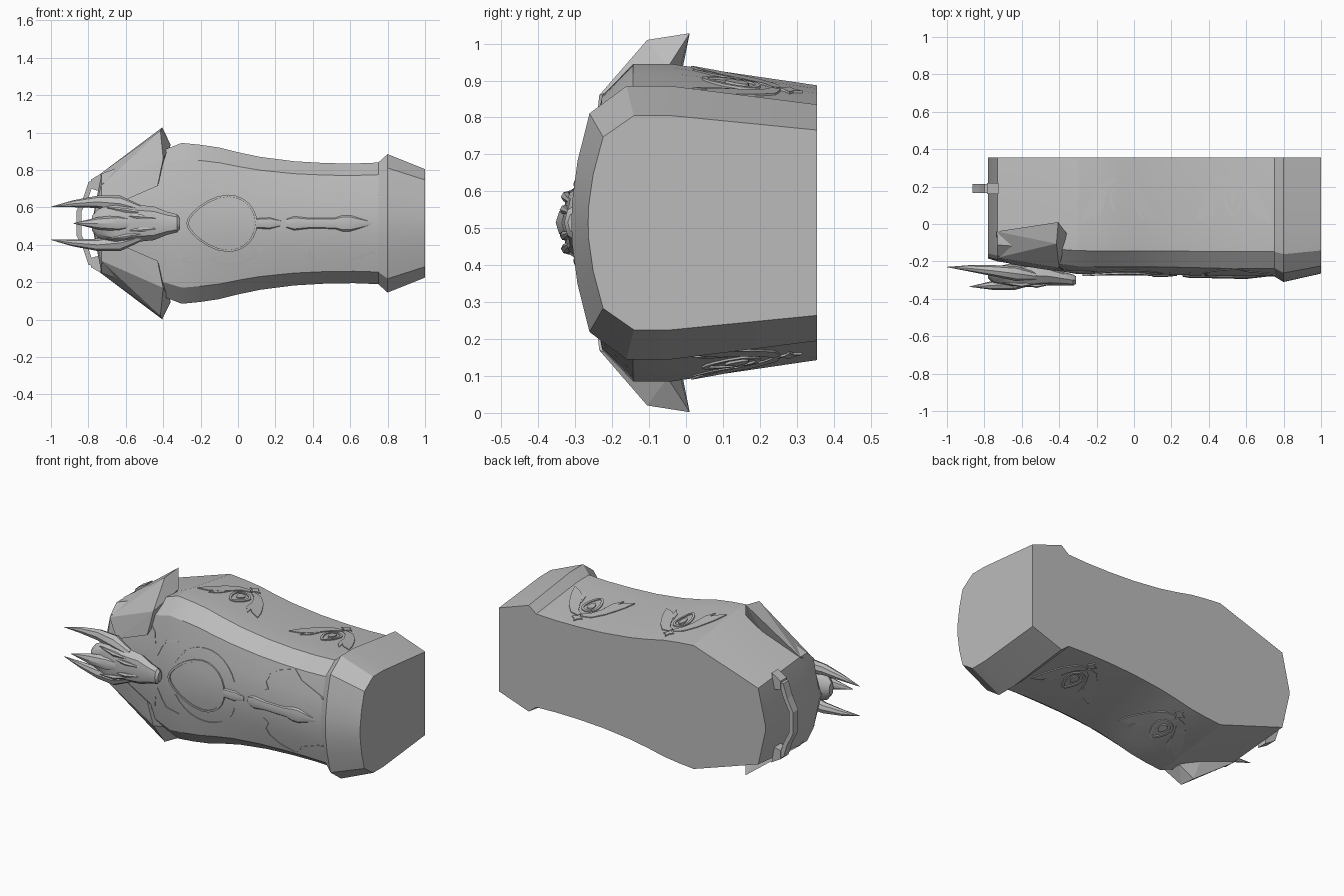
import bpy, bmesh, math
from mathutils import Vector

if "Cube" in bpy.data.objects:
    bpy.data.objects.remove(bpy.data.objects["Cube"], do_unlink=True)

C = 0.515          # height of the mirror plane
grey = bpy.data.materials.new("stone grey")
grey.use_nodes = True
grey.diffuse_color = (0.5, 0.5, 0.5, 1)
grey.node_tree.nodes["Principled BSDF"].inputs["Base Color"].default_value = (0.5, 0.5, 0.5, 1)


def finish(name, bm, smooth=None):
    """Turn a bmesh centred on z = 0 into a finished object."""
    bmesh.ops.recalc_face_normals(bm, faces=bm.faces)
    bmesh.ops.translate(bm, verts=bm.verts, vec=(0, 0, C))
    me = bpy.data.meshes.new(name)
    bm.to_mesh(me)
    bm.free()
    ob = bpy.data.objects.new(name, me)
    bpy.context.collection.objects.link(ob)
    me.materials.append(grey)
    if smooth:
        bpy.ops.object.select_all(action='DESELECT')
        ob.select_set(True)
        bpy.context.view_layer.objects.active = ob
        bpy.ops.object.shade_smooth_by_angle(angle=math.radians(smooth))
    return ob


def mirror_z(bm):
    geom = bm.verts[:] + bm.edges[:] + bm.faces[:]
    dup = bmesh.ops.duplicate(bm, geom=geom)["geom"]
    for v in dup:
        if isinstance(v, bmesh.types.BMVert):
            v.co.z *= -1


def loft(bm, rings):
    rows = [[bm.verts.new(p) for p in r] for r in rings]
    for a, b in zip(rows, rows[1:]):
        for i in range(len(a)):
            j = (i + 1) % len(a)
            bm.faces.new((a[i], a[j], b[j], b[i]))
    bm.faces.new(rows[0])
    bm.faces.new(rows[-1])


def oval(x, y, z, ry, rz, n=8):
    return [(x, y + ry * math.cos(2 * math.pi * i / n),
             z + rz * math.sin(2 * math.pi * i / n)) for i in range(n)]


# Casket: x station, half height, front depth
STATIONS = [(-0.78, 0.012, 0.185), (-0.73, 0.265, 0.20), (-0.41, 0.388, 0.25), (-0.3, 0.43, 0.268),
            (-0.2, 0.42, 0.27), (-0.1, 0.405, 0.27), (0.0, 0.38, 0.27), (0.12, 0.355, 0.27),
            (0.3, 0.332, 0.275), (0.47, 0.322, 0.28), (0.62, 0.32, 0.28), (0.75, 0.325, 0.28),
            (0.8, 0.37, 0.31), (1.0, 0.29, 0.265)]
# Front profile: share of half height, share of depth
FRONT = [(1, 0), (1, 0.45), (0.8, 0.82), (0.45, 0.94), (0.15, 0.995), (0, 1)]


def section(x):
    for a, b in zip(STATIONS, STATIONS[1:]):
        if x <= b[0]:
            t = (x - a[0]) / (b[0] - a[0])
            return a[1] + (b[1] - a[1]) * t, a[2] + (b[2] - a[2]) * t
    return STATIONS[-1][1:]


def front_point(x, z, off):
    h, d = section(x)
    k = min(abs(z) / h, 0.999)
    for (k0, s0), (k1, s1) in zip(FRONT[1:], FRONT[2:]):
        if k1 <= k <= k0:
            s = s0 + (s1 - s0) * (k0 - k) / (k0 - k1)
    return Vector((x, -0.04 - s * (d - 0.04) - off, z))


def side_point(x, y, off):
    h = section(x)[0]
    return Vector((x, y, h * (1 - 0.135 * (y + 0.04) / 0.395) + off))


bm = bmesh.new()
rings = []
for x, h, d in STATIONS:
    half = [(x, 0.355, h * 0.865)] + [(x, -0.04 - s * (d - 0.04), k * h) for k, s in FRONT]
    rings.append(half + [(p[0], p[1], -p[2]) for p in reversed(half[:-1])])
loft(bm, rings)
finish("casket_body", bm, 24)


def ribbon(bm, surf, pts, off=0.004, closed=False):
    """Thin raised strip on a surface; pts are (u, v, half width)."""
    if closed:
        pts = pts + [pts[0]]
    fine = []
    for a, b in zip(pts, pts[1:]):
        fine += [[a[i] + (b[i] - a[i]) * t / 3 for i in range(3)] for t in range(3)]
    fine.append(pts[-1])
    rows = []
    for i, (u, v, w) in enumerate(fine):
        a = fine[i - 1] if i else (fine[-2] if closed else fine[0])
        b = fine[i + 1] if i < len(fine) - 1 else (fine[1] if closed else fine[-1])
        n = Vector((a[1] - b[1], b[0] - a[0])).normalized() * w
        rows.append([surf(u + n.x, v + n.y, -0.004), surf(u + n.x, v + n.y, off),
                     surf(u - n.x, v - n.y, off), surf(u - n.x, v - n.y, -0.004)])
    loft(bm, rows)


def disc(bm, surf, outline, cu, cv, off=0.004):
    """Thin plate on a surface, built from shrinking copies of its outline."""
    def ring(k, o):
        return [surf(cu + (u - cu) * k, cv + (v - cv) * k, o) for u, v in outline]
    loft(bm, [ring(1, -0.004), ring(1, off), ring(0.7, off), ring(0.4, off), ring(0.1, off)])


def teardrop(cu, cv, r, tip, n=24):
    pts = []
    for i in range(n):
        a = 2 * math.pi * i / n
        c, s = math.cos(a), math.sin(a)
        pts.append((cu + (r * c if c > 0 else tip * c), cv + r * s * (1 if c > 0 else 1 - 0.35 * c * c)))
    return pts


# Chest medallion: pointed plate, rim and outer ring
bm = bmesh.new()
disc(bm, front_point, teardrop(-0.05, 0, 0.14, 0.21), -0.05, 0, 0.005)
finish("medallion_plate", bm, 30)
bm = bmesh.new()
ribbon(bm, front_point, [(u, v, 0.006) for u, v in teardrop(-0.05, 0, 0.147, 0.22)], 0.009, True)
for s in (1, -1):
    ribbon(bm, front_point, [(-0.04 + 0.24 * math.sin(a) * 0.9, s * 0.22 * math.cos(a), 0.004)
                             for a in [-1.1 + 0.21 * i for i in range(12)]])
finish("medallion_rims", bm)

# Dagger below the medallion
bm = bmesh.new()
for parts in ([(0.10, 0.02, 0.03), (0.17, 0.018, 0.035), (0.23, 0.01, 0.018)],
              [(0.26, 0.014, 0.028), (0.30, 0.02, 0.042), (0.38, 0.018, 0.032), (0.52, 0.018, 0.034),
               (0.56, 0.02, 0.048), (0.60, 0.02, 0.048), (0.74, 0.004, 0.003)]):
    loft(bm, [oval(x, front_point(x, 0, 0).y + 0.006, 0, ry, rz) for x, ry, rz in parts])
finish("dagger", bm, 30)

# Cloth and armour seams on the front
bm = bmesh.new()
for path in ([(0.36, 0.08), (0.39, 0.1), (0.37, 0.14), (0.39, 0.18), (0.45, 0.22), (0.55, 0.25), (0.6, 0.2),
              (0.68, 0.17), (0.76, 0.14)],
             [(-0.36, 0.1), (-0.33, 0.16), (-0.30, 0.2), (-0.22, 0.22)],
             [(-0.38, 0.16), (-0.39, 0.22), (-0.44, 0.27)]):
    ribbon(bm, front_point, [(u, v, 0.004) for u, v in path])
mirror_z(bm)
finish("front_seams", bm)

# Winged eye emblems on both long sides
for label, x0 in (("upper", -0.08), ("lower", 0.53)):
    bm = bmesh.new()
    for s in (1, -1):
        wing = [(0.008, 0.245, 0.012), (0.055, 0.225, 0.022), (0.095, 0.17, 0.03), (0.125, 0.11, 0.034),
                (0.16, 0.06, 0.026), (0.2, 0.015, 0.002)]
        ribbon(bm, side_point, [(x0 + s * u, v, w) for u, v, w in wing], 0.005)
        feather = [(0.085, 0.13, 0.01), (0.105, 0.07, 0.014), (0.13, 0.02, 0.002)]
        ribbon(bm, side_point, [(x0 + s * u, v, w) for u, v, w in feather], 0.004)
    eye = [(x0 + u, 0.15 + v) for v, u in teardrop(0, 0, 0.045, 0.1, 16)]
    ribbon(bm, side_point, [(u, v, 0.007) for u, v in eye], 0.006, True)
    disc(bm, side_point, [(x0 + (u - x0) * 0.45, 0.15 + (v - 0.15) * 0.45) for u, v in eye], x0, 0.15, 0.007)
    star = [(x0 + r * math.cos(a), 0.28 + r * math.sin(a))
            for a, r in [(math.pi * i / 4, 0.035 if i % 2 == 0 else 0.017) for i in range(8)]]
    disc(bm, side_point, star, x0, 0.28, 0.006)
    mirror_z(bm)
    finish(label + "_eye_emblems", bm)

# Flared hood plates, one per side
bm = bmesh.new()
for p in [(-0.735, -0.04, 0.265), (-0.73, -0.18, 0.2), (-0.405, 0.01, 0.513), (-0.415, -0.105, 0.495),
          (-0.36, -0.05, 0.42), (-0.40, -0.235, 0.345), (-0.66, -0.215, 0.1), (-0.43, -0.25, 0.2),
          (-0.5, -0.04, 0.33)]:
    bm.verts.new(p)
bmesh.ops.convex_hull(bm, input=bm.verts)
mirror_z(bm)
finish("hood_plates", bm)

# Beast head with three horns
bm = bmesh.new()
loft(bm, [oval(x, y, 0, ry, rz) for x, y, ry, rz in
          [(-0.31, -0.30, 0.02, 0.03), (-0.325, -0.30, 0.03, 0.048), (-0.38, -0.292, 0.036, 0.062),
           (-0.45, -0.28, 0.048, 0.09), (-0.55, -0.275, 0.062, 0.1), (-0.65, -0.275, 0.065, 0.115),
           (-0.75, -0.275, 0.045, 0.075), (-0.78, -0.27, 0.02, 0.04)]])
finish("beast_head", bm, 35)
bm = bmesh.new()
loft(bm, [oval(x, y, z, r, r * 1.1) for x, y, z, r in
          [(-0.52, -0.28, 0.075, 0.02), (-0.63, -0.265, 0.105, 0.04), (-0.75, -0.25, 0.115, 0.03),
           (-0.88, -0.237, 0.105, 0.017), (-1.0, -0.23, 0.088, 0.001)]])
mirror_z(bm)
loft(bm, [oval(x, y, 0, r, r * 1.3) for x, y, r in
          [(-0.55, -0.31, 0.02), (-0.64, -0.32, 0.033), (-0.75, -0.328, 0.025), (-0.88, -0.335, 0.001)]])
# Brow and cheek ridges
for z, x1, y in ((0.07, -0.6, -0.325), (0.035, -0.52, -0.328)):
    for s in (1, -1):
        loft(bm, [oval(x1 + dx, y + dy, s * z * k, r, r, 6) for dx, dy, k, r in
                  [(0.09, 0.012, 0.8, 0.004), (0.0, 0.0, 1, 0.014), (-0.1, 0.01, 1.2, 0.003)]])
finish("horns_and_brows", bm, 35)

# Carrying handle on the head end
bm = bmesh.new()
half = [(-0.735, 0.232), (-0.785, 0.222), (-0.812, 0.14), (-0.85, 0.065)]
path = half + [(x, -z) for x, z in reversed(half)]
loft(bm, [[(x - 0.014, 0.165, z), (x + 0.014, 0.165, z), (x + 0.014, 0.215, z), (x - 0.014, 0.215, z)]
          for x, z in path])
for s in (1, -1):
    base = [(-0.725, s * 0.27), (-0.785, s * 0.235), (-0.785, s * 0.185), (-0.735, s * 0.17)]
    loft(bm, [[(x, y, z) for x, z in base] for y in (0.16, 0.22)])
finish("carry_handle", bm)
